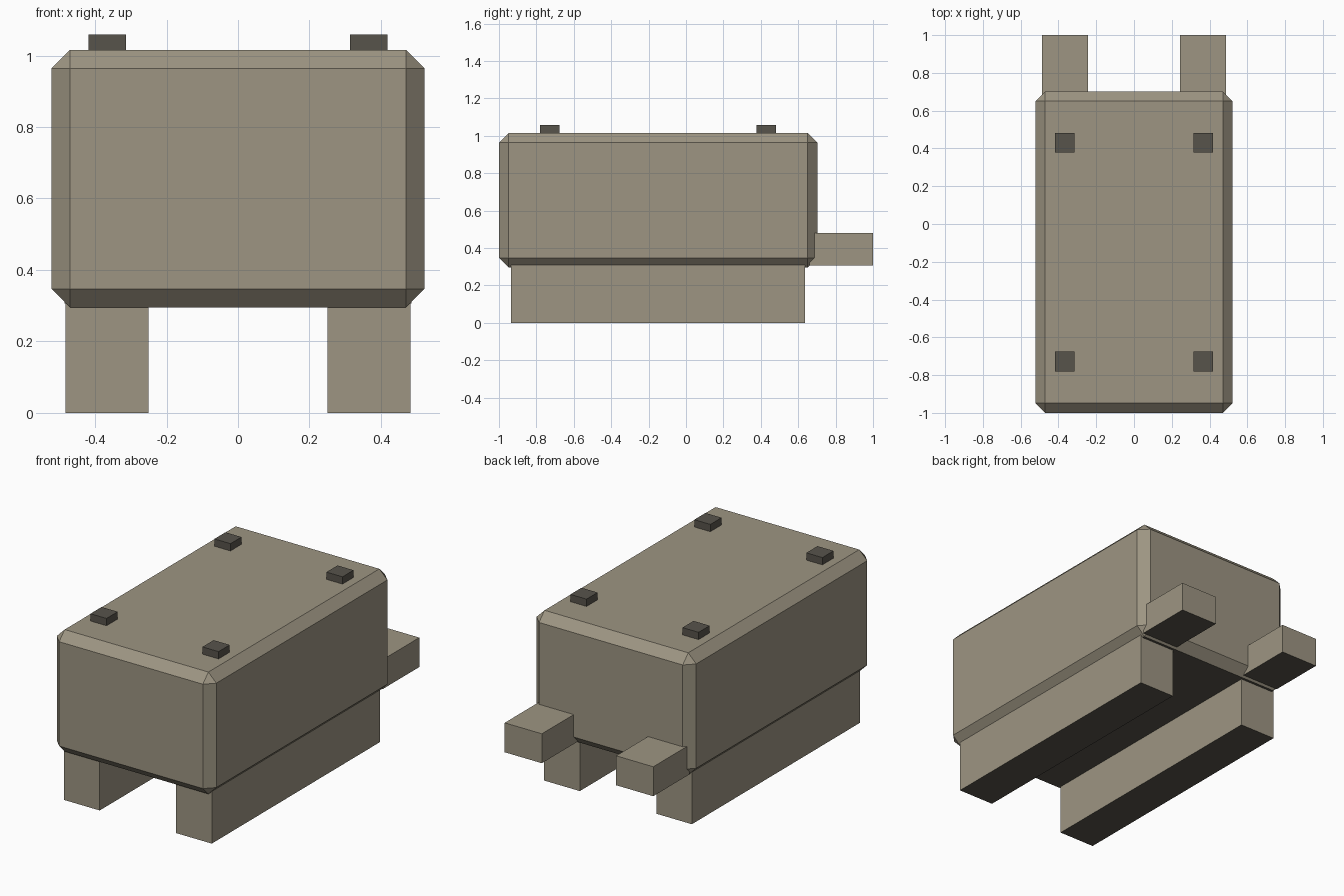
import bpy, bmesh
from mathutils import Vector

if "Cube" in bpy.data.objects:
    bpy.data.objects.remove(bpy.data.objects["Cube"])


def material(name, rgb):
    m = bpy.data.materials.new(name)
    m.diffuse_color = (*rgb, 1.0)
    m.use_nodes = True
    m.node_tree.nodes["Principled BSDF"].inputs["Base Color"].default_value = m.diffuse_color
    return m


TAUPE = material("taupe", (0.337, 0.301, 0.225))
DARK = material("dark_grey_brown", (0.097, 0.088, 0.071))


def box(name, lo, hi, mat, chamfer=0.0):
    """Flat-sided box between two corners, with a dark underside."""
    lo, hi = Vector(lo), Vector(hi)
    bm = bmesh.new()
    bmesh.ops.create_cube(bm, size=1.0)
    for v in bm.verts:
        v.co = Vector(a * b for a, b in zip(v.co, hi - lo)) + (lo + hi) / 2
    if chamfer:
        bmesh.ops.bevel(bm, geom=bm.edges[:], offset=chamfer, segments=1,
                        profile=0.5, affect='EDGES')
    # Faces pointing straight down take the dark colour
    bm.normal_update()
    for f in bm.faces:
        f.material_index = 1 if f.normal.z < -0.9 else 0
    mesh = bpy.data.meshes.new(name)
    bm.to_mesh(mesh)
    bm.free()
    mesh.materials.append(mat)
    mesh.materials.append(DARK)
    ob = bpy.data.objects.new(name, mesh)
    bpy.context.collection.objects.link(ob)
    return ob


# Chamfered main body
box("body", (-0.522, -1.0, 0.295), (0.522, 0.702, 1.016), TAUPE, 0.052)

for side, s in (("left", -1), ("right", 1)):
    def pair(name, x0, x1, y, z, mat):
        xs = sorted((s * x0, s * x1))
        box(f"{side}_{name}", (xs[0], y[0], z[0]), (xs[1], y[1], z[1]), mat)

    # Long skid under the body
    pair("skid", 0.25, 0.483, (-0.935, 0.635), (0.0, 0.32), TAUPE)
    # Block sticking out of the back
    pair("rear_block", 0.243, 0.486, (0.66, 1.0), (0.306, 0.48), TAUPE)
    # Small pegs on the top
    pair("front_peg", 0.314, 0.419, (-0.78, -0.676), (1.0, 1.059), DARK)
    pair("back_peg", 0.314, 0.419, (0.378, 0.481), (1.0, 1.059), DARK)
